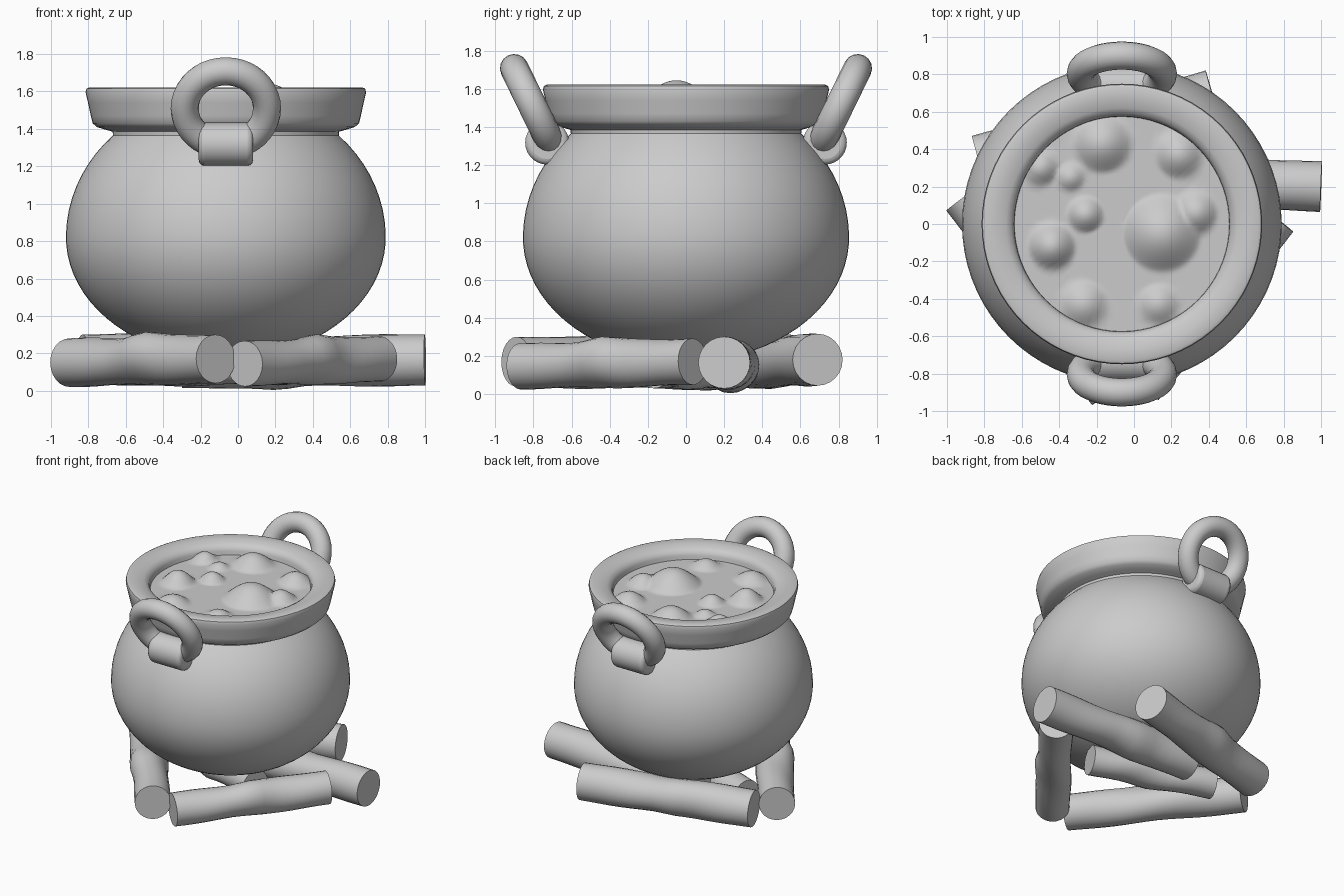
import bpy, bmesh, math, random
from mathutils import Vector

if "Cube" in bpy.data.objects:
    bpy.data.objects.remove(bpy.data.objects["Cube"])

CX = -0.065          # pot axis
random.seed(4)


def make_object(name, bm, angle=40):
    bmesh.ops.recalc_face_normals(bm, faces=bm.faces)
    me = bpy.data.meshes.new(name)
    bm.to_mesh(me)
    bm.free()
    ob = bpy.data.objects.new(name, me)
    bpy.context.collection.objects.link(ob)
    smooth(ob, angle)
    return ob


def smooth(ob, angle=40):
    bpy.ops.object.select_all(action='DESELECT')
    ob.select_set(True)
    bpy.context.view_layer.objects.active = ob
    bpy.ops.object.shade_smooth_by_angle(angle=math.radians(angle))


def skin(bm, rings):
    for a, b in zip(rings, rings[1:]):
        n = len(a)
        for i in range(n):
            j = (i + 1) % n
            bm.faces.new((a[i], a[j], b[j], b[i]))


def ring(bm, r, zfun, n=72):
    vs = []
    for i in range(n):
        a = 2 * math.pi * i / n
        x, y = CX + r * math.cos(a), r * math.sin(a)
        vs.append(bm.verts.new((x, y, zfun(x, y))))
    return vs


# Pot: squashed belly, neck, flared rim and inner wall
profile = []
for k in range(1, 29):
    t = -math.pi / 2 + k * (math.pi / 2 + math.asin(0.545 / 0.77)) / 28
    profile.append((0.855 * math.cos(t), 0.82 + (0.65 if t < 0 else 0.77) * math.sin(t)))
profile += [(0.605, 1.385), (0.64, 1.395), (0.69, 1.41), (0.712, 1.43), (0.722, 1.47),
            (0.737, 1.54), (0.75, 1.595), (0.745, 1.615), (0.73, 1.622), (0.67, 1.617),
            (0.62, 1.607), (0.59, 1.59), (0.576, 1.56), (0.572, 1.48)]
bm = bmesh.new()
rings = [ring(bm, r, lambda x, y, z=z: z) for r, z in profile]
skin(bm, rings)
bm.faces.new(rings[0])
make_object("pot", bm)

# Stew surface with domed bubbles: x, y, radius, height
bubbles = [(-0.17, 0.43, 0.16, 0.085), (0.24, 0.37, 0.13, 0.07), (-0.5, 0.3, 0.10, 0.06),
           (-0.34, 0.25, 0.08, 0.04), (-0.26, 0.05, 0.10, 0.06), (-0.44, -0.12, 0.13, 0.09),
           (0.15, -0.05, 0.21, 0.115), (0.33, 0.06, 0.12, 0.07),
           (-0.27, -0.43, 0.13, 0.06), (0.13, -0.43, 0.11, 0.05)]


def stew_height(x, y):
    h = 0
    for bx, by, r, top in bubbles:
        d = math.hypot(x - bx, y - by) / r
        if d < 1:
            h = max(h, top * (1 - d * d) ** 1.3)
    return 1.53 + h


bm = bmesh.new()
rings = [ring(bm, 0.575 * k / 36, stew_height, 96) for k in range(1, 37)]
skin(bm, rings)
bm.faces.new(rings[0])
make_object("stew", bm, 70)

# Ring handles, tilted outward, held by rounded lugs
for side, label in ((-1, "front"), (1, "back")):
    bpy.ops.mesh.primitive_torus_add(
        major_radius=0.22, minor_radius=0.075, major_segments=40, minor_segments=16,
        location=(CX, side * 0.804, 1.51),
        rotation=(math.radians(90 - side * 26), 0, 0))
    handle = bpy.context.object
    handle.name = label + "_handle"
    smooth(handle)
    bpy.ops.mesh.primitive_cylinder_add(
        vertices=28, radius=0.115, depth=0.29, location=(CX, side * 0.728, 1.318),
        rotation=(0, math.pi / 2, 0))
    lug = bpy.context.object
    lug.name = label + "_lug"
    bev = lug.modifiers.new("round", 'BEVEL')
    bev.width, bev.segments, bev.limit_method = 0.03, 3, 'ANGLE'
    smooth(lug)


# Logs: gently knobbly tubes with flat sawn ends
def log(name, start, end, radius, knob):
    a, b = Vector(start), Vector(end)
    axis = (b - a).normalized()
    up = Vector((0, 0, 1))
    up = (up - axis * up.dot(axis)).normalized()
    side = axis.cross(up)
    bm = bmesh.new()
    rings = []
    n, steps = 24, 16
    p1, p2 = random.uniform(0, 6), random.uniform(0, 6)
    for k in range(steps + 1):
        t = k / steps
        w = math.sin(math.pi * t)
        vs = []
        for i in range(n):
            ang = 2 * math.pi * i / n
            r = radius + 0.008 * w * math.sin(9 * t + p1 + 2 * ang)
            r += 0.025 * math.exp(-((t - knob) / 0.09) ** 2) * max(0, math.cos(ang - p2))
            p = a.lerp(b, t) + (up * math.cos(ang) + side * math.sin(ang)) * r
            p.z = max(p.z, 0)
            vs.append(bm.verts.new(p))
        rings.append(vs)
    skin(bm, rings)
    bm.faces.new(rings[0])
    bm.faces.new(rings[-1])
    make_object(name, bm, 45)


log("log_front_left", (-0.9, 0.15, 0.15), (-0.12, -0.89, 0.17), 0.13, 0.55)
log("log_front_right", (0.036, -0.865, 0.145), (0.756, 0.035, 0.17), 0.122, 0.5)
log("log_right", (1.0, 0.2, 0.165), (-0.3, 0.25, 0.15), 0.136, 0.6)
log("log_back", (-0.83, 0.34, 0.165), (0.42, 0.69, 0.18), 0.136, 0.45)
log("log_middle", (-0.62, 0.13, 0.14), (0.27, -0.17, 0.14), 0.11, 0.5)
